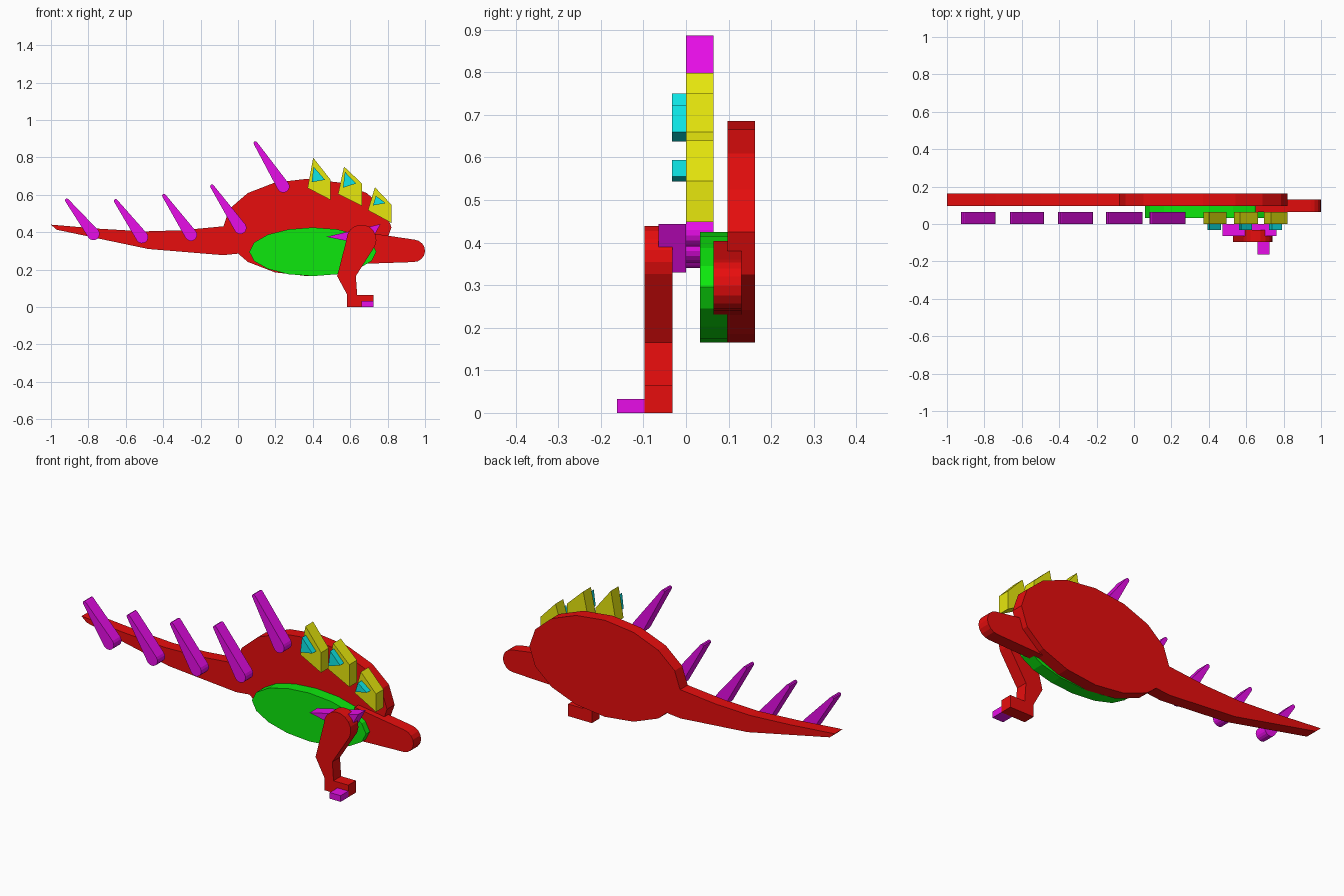
import bpy, bmesh, math

if "Cube" in bpy.data.objects:
    bpy.data.objects.remove(bpy.data.objects["Cube"])


def make_mat(name, rgb):
    m = bpy.data.materials.new(name)
    m.diffuse_color = (*rgb, 1)
    m.use_nodes = True
    m.node_tree.nodes["Principled BSDF"].inputs["Base Color"].default_value = m.diffuse_color
    return m


LO, HI = 0.004, 0.8
red = make_mat("red", (HI, LO, LO))
green = make_mat("green", (LO, HI, LO))
magenta = make_mat("magenta", (HI, LO, HI))
yellow = make_mat("yellow", (HI, HI, LO))
cyan = make_mat("cyan", (LO, HI, HI))

T = 0.065  # thickness of every cut-out layer


def slab(name, pts, y, mat):
    """Extrude an x-z outline from y to y + T."""
    bm = bmesh.new()
    face = bm.faces.new([bm.verts.new((x, y, z)) for x, z in pts])
    ext = bmesh.ops.extrude_face_region(bm, geom=[face])
    moved = [v for v in ext["geom"] if isinstance(v, bmesh.types.BMVert)]
    bmesh.ops.translate(bm, verts=moved, vec=(0, T, 0))
    bmesh.ops.recalc_face_normals(bm, faces=bm.faces)
    me = bpy.data.meshes.new(name)
    bm.to_mesh(me)
    bm.free()
    me.materials.append(mat)
    ob = bpy.data.objects.new(name, me)
    bpy.context.collection.objects.link(ob)
    return ob


def arc(cx, cz, rx, rz, a0, a1, n):
    """n + 1 points on an elliptical arc, angles in degrees."""
    angles = [math.radians(a0 + (a1 - a0) * i / n) for i in range(n + 1)]
    return [(cx + rx * math.cos(a), cz + rz * math.sin(a)) for a in angles]


# Body and belly ovals
slab("body", arc(0.37, 0.425, 0.45, 0.26, 0, 360, 16)[:-1], 0.097, red)
slab("belly", arc(0.40, 0.295, 0.34, 0.13, 0, 360, 16)[:-1], 0.0325, green)

# Tapering tail, running into the body
slab("tail", [(-1, 0.44), (-0.97, 0.413), (-0.48, 0.31), (-0.08, 0.277),
              (0.03, 0.288), (0.03, 0.44), (-0.06, 0.433), (-0.3, 0.41),
              (-0.5, 0.404), (-0.74, 0.418)], 0.097, red)

# Head with a rounded snout
slab("head", [(0.65, 0.403), (0.74, 0.39)]
     + arc(0.938, 0.3, 0.062, 0.06, 85, -90, 8) + [(0.65, 0.23)], 0.065, red)

# Leg: round hip, bent knee, flat foot
slab("leg", arc(0.66, 0.36, 0.08, 0.08, -25, 180, 10)
     + [(0.53, 0.165), (0.583, 0.067), (0.583, 0), (0.725, 0),
        (0.725, 0.065), (0.637, 0.065), (0.63, 0.165)], -0.097, red)
slab("toe", [(0.66, 0), (0.725, 0), (0.725, 0.033), (0.66, 0.033)], -0.162, magenta)
slab("hip_spine", [(0.472, 0.375), (0.70, 0.33), (0.762, 0.443)], -0.065, magenta)

# Back and tail spikes: round base tapering to a small round tip
SPIKES = [(-0.915, 0.57, -0.773, 0.39), (-0.654, 0.567, -0.513, 0.373),
          (-0.396, 0.595, -0.252, 0.386), (-0.139, 0.645, 0.012, 0.423),
          (0.093, 0.876, 0.242, 0.644)]
for i, (tx, tz, bx, bz) in enumerate(SPIKES):
    d = math.degrees(math.atan2(tz - bz, tx - bx))
    outline = (arc(tx, tz, 0.01, 0.01, d - 90, d + 90, 4)
               + arc(bx, bz, 0.033, 0.033, d + 90, d + 270, 8))
    slab(f"spike_{i + 1}", outline, 0, magenta)

# Back plates, each with a small triangle on the front
PLATES = [
    ([(0.402, 0.798), (0.495, 0.68), (0.495, 0.572), (0.372, 0.636)],
     [(0.404, 0.75), (0.465, 0.68), (0.394, 0.667)]),
    ([(0.567, 0.75), (0.663, 0.66), (0.663, 0.54), (0.535, 0.604)],
     [(0.572, 0.722), (0.631, 0.66), (0.561, 0.637)]),
    ([(0.732, 0.64), (0.822, 0.545), (0.822, 0.448), (0.695, 0.517)],
     [(0.737, 0.594), (0.79, 0.555), (0.722, 0.543)])]
for i, (plate, mark) in enumerate(PLATES):
    slab(f"back_plate_{i + 1}", plate, 0, yellow)
    slab(f"plate_triangle_{i + 1}", mark, -0.0325, cyan)
